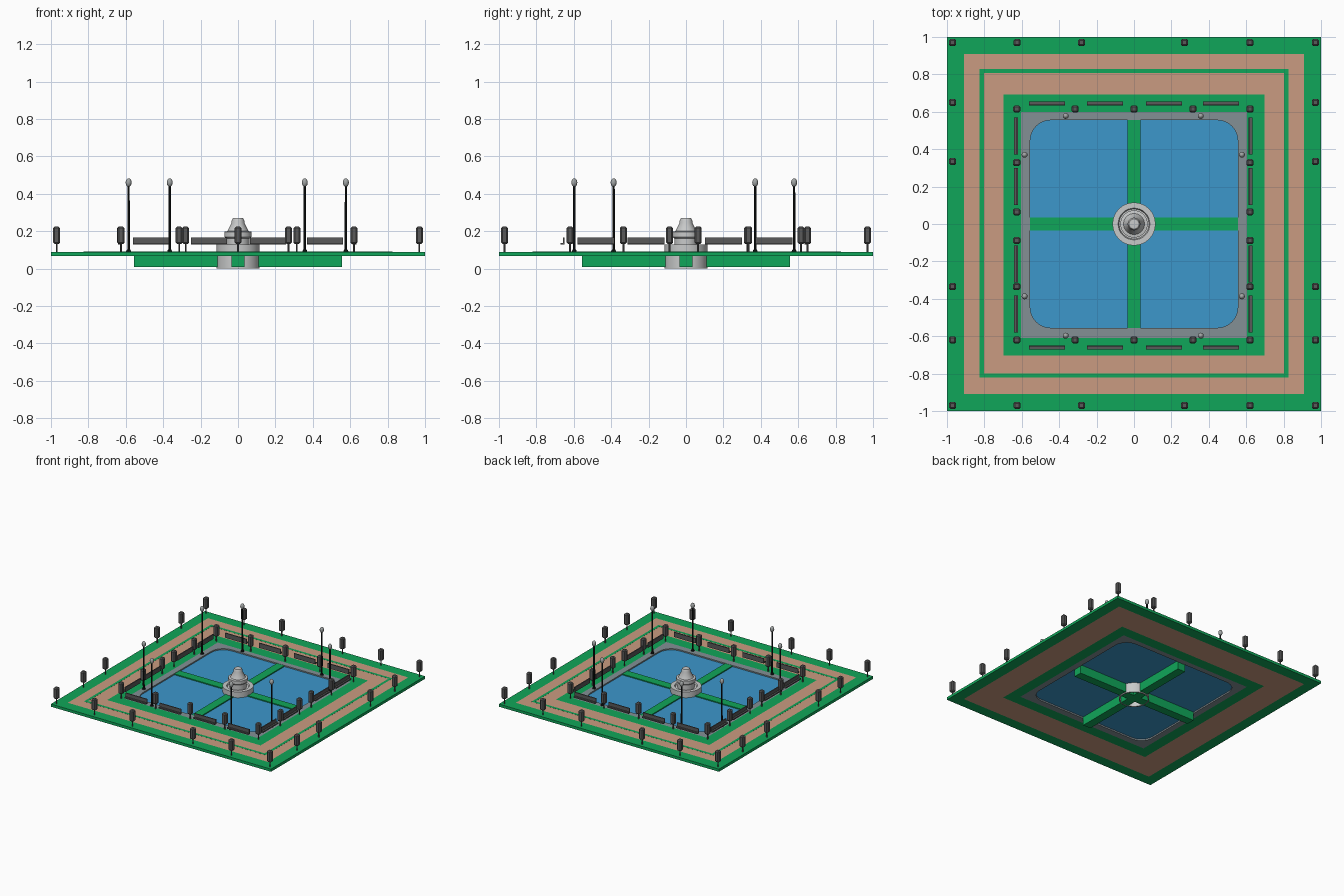
import bpy, bmesh, math
from mathutils import Matrix, Vector

if "Cube" in bpy.data.objects:
    bpy.data.objects.remove(bpy.data.objects["Cube"])


def mat(name, c):
    m = bpy.data.materials.new(name)
    m.diffuse_color = (*c, 1)
    m.use_nodes = True
    m.node_tree.nodes["Principled BSDF"].inputs["Base Color"].default_value = m.diffuse_color
    return m


GREEN = mat("grass green", (0.005, 0.38, 0.10))
TAN = mat("paving tan", (0.59, 0.33, 0.22))
KERB = mat("kerb grey", (0.23, 0.28, 0.30))
BLUE = mat("water blue", (0.045, 0.31, 0.60))
STONE = mat("fountain stone", (0.58, 0.59, 0.59))
DARK = mat("dark grey", (0.10, 0.10, 0.10))
BLACK = mat("pole black", (0.007, 0.009, 0.009))
GLOBE = mat("globe grey", (0.36, 0.38, 0.38))

Z0, Z1 = 0.068, 0.09


def finish(name, bm, m, smooth=False):
    bmesh.ops.remove_doubles(bm, verts=bm.verts, dist=1e-5)
    bmesh.ops.recalc_face_normals(bm, faces=bm.faces)
    me = bpy.data.meshes.new(name)
    bm.to_mesh(me)
    bm.free()
    ms = m if isinstance(m, list) else [m]
    for k in ms:
        me.materials.append(k)
    ob = bpy.data.objects.new(name, me)
    bpy.context.collection.objects.link(ob)
    if smooth:
        bpy.context.view_layer.objects.active = ob
        for o in bpy.context.selected_objects:
            o.select_set(False)
        ob.select_set(True)
        bpy.ops.object.shade_smooth_by_angle(angle=math.radians(35))
    return ob


def box(bm, x0, x1, y0, y1, z0, z1, mi=0):
    M = Matrix.Translation(((x0 + x1) / 2, (y0 + y1) / 2, (z0 + z1) / 2)) @ \
        Matrix.Diagonal((x1 - x0, y1 - y0, z1 - z0, 1))
    vs = bmesh.ops.create_cube(bm, size=1, matrix=M)["verts"]
    for f in {f for v in vs for f in v.link_faces}:
        f.material_index = mi
    return vs


def cyl(bm, x, y, z0, z1, r0, r1, n=8, mi=0):
    vs = bmesh.ops.create_cone(bm, cap_ends=True, segments=n, radius1=r0, radius2=r1, depth=z1 - z0,
                               matrix=Matrix.Translation((x, y, (z0 + z1) / 2)))["verts"]
    for f in {f for v in vs for f in v.link_faces}:
        f.material_index = mi


def outline(h, cy, r, n=8):
    # rounded square of half size h, centred on (0, cy)
    pts = []
    for k, (sx, sy) in enumerate(((1, 1), (-1, 1), (-1, -1), (1, -1))):
        for i in range(n + 1):
            a = math.pi / 2 * (k + i / n)
            pts.append((sx * (h - r) + r * math.cos(a), cy + sy * (h - r) + r * math.sin(a)))
    return pts


def band(name, outer, inner, z0, z1, m):
    # square ring; outer and inner are (half size, centre y, corner radius)
    bm = bmesh.new()
    po, pi = outline(*outer), outline(*inner)
    L = [[bm.verts.new((x, y, z)) for x, y in p] for p, z in ((po, z0), (po, z1), (pi, z1), (pi, z0))]
    n = len(po)
    for a in range(4):
        A, B = L[a], L[(a + 1) % 4]
        for i in range(n):
            j = (i + 1) % n
            bm.faces.new((A[i], A[j], B[j], B[i]))
    return finish(name, bm, m)


# ground bands
band("outer_lawn", (1, 0, 0), (0.91, 0, 0), Z0, Z1, GREEN)
band("walkway", (0.91, 0, 0), (0.697, -0.005, 0), Z0, Z1, TAN)
band("walkway_grass_strip", (0.825, 0.003, 0), (0.803, 0.003, 0), Z1 - 0.002, Z1 + 0.0006, GREEN)
band("inner_lawn", (0.697, -0.005, 0), (0.605, -0.005, 0), Z0, Z1, GREEN)
band("pool_kerb", (0.605, -0.005, 0), (0.555, 0, 0.11), Z0, Z1, KERB)

# water sheet
bm = bmesh.new()
bm.faces.new([bm.verts.new((x, y, 0.08)) for x, y in outline(0.556, 0, 0.11)])
finish("water", bm, BLUE)

# cross walls through the pool
bm = bmesh.new()
box(bm, -0.555, 0.555, -0.034, 0.036, 0.008, 0.088)
box(bm, -0.036, 0.034, -0.555, 0.555, 0.008, 0.0885)
finish("pool_cross_walls", bm, GREEN)

# fountain, lathed and open underneath
prof = [(0.105, 0.0), (0.115, 0.0), (0.115, 0.128), (0.085, 0.128), (0.08, 0.115), (0.062, 0.115),
        (0.062, 0.16), (0.073, 0.17), (0.073, 0.197), (0.056, 0.2), (0.034, 0.245),
        (0.034, 0.255), (0.027, 0.27), (0.0, 0.272)]
bm = bmesh.new()
vs = [bm.verts.new((r, 0, z)) for r, z in prof]
es = [bm.edges.new(p) for p in zip(vs, vs[1:])]
bmesh.ops.spin(bm, geom=vs + es, cent=(0, 0, 0), axis=(0, 0, 1), angle=2 * math.pi, steps=32)
finish("fountain", bm, STONE, True)

# small clipped trees on thin posts
spots = [(x, s * 0.97) for s in (1, -1) for x in (-0.97, -0.625, -0.28, 0.27, 0.62, 0.97)]
spots += [(s * 0.97, y) for s in (1, -1) for y in (0.65, 0.335, -0.335, -0.62)]
spots += [(x, y) for x in (-0.627, 0.62) for y in (0.615, 0.328, 0.065, -0.088, -0.335, -0.62)]
spots += [(x, y) for y in (0.615, -0.62) for x in (-0.315, 0, 0.315)]
bm = bmesh.new()
for x, y in spots:
    cyl(bm, x, y, Z1, 0.14, 0.005, 0.005, 6)
    w = 0.019
    v = box(bm, x - w, x + w, y - w, y + w, 0.132, 0.224)
    e = list({e for q in v for e in q.link_edges})
    bmesh.ops.bevel(bm, geom=e, offset=0.008, segments=1, affect='EDGES')
finish("clipped_trees", bm, DARK)

# benches: seat and back, long side along x or y
bm = bmesh.new()
for y, s in ((0.645, 1), (-0.66, -1)):
    for x in (-0.465, -0.155, 0.16, 0.465):
        a, b = x - 0.097, x + 0.097
        o, i = y + s * 0.011, y - s * 0.011
        box(bm, a, b, min(o, i), max(o, i), 0.128, 0.138)
        m = y - s * 0.003
        box(bm, a, b, min(i, m), max(i, m), 0.138, 0.167)
for x, s in ((0.622, 1), (-0.63, -1)):
    for y in (0.47, 0.2, -0.215, -0.48):
        a, b = y - 0.099, y + 0.099
        o, i = x + s * 0.011, x - s * 0.011
        box(bm, min(o, i), max(o, i), a, b, 0.128, 0.138)
        m = x - s * 0.003
        box(bm, min(i, m), max(i, m), a, b, 0.138, 0.167)
finish("benches", bm, DARK)

# street lamps around the pool
bm = bmesh.new()
lamps = [(x, y) for x in (-0.365, 0.357) for y in (0.578, -0.597)]
lamps += [(x, y) for x in (-0.585, 0.577) for y in (0.37, -0.387)]
for x, y in lamps:
    cyl(bm, x, y, Z1, 0.102, 0.014, 0.009, 8)
    cyl(bm, x, y, 0.1, 0.445, 0.007, 0.006, 8)
    M = Matrix.Translation((x, y, 0.46)) @ Matrix.Diagonal((0.016, 0.016, 0.023, 1))
    vs = bmesh.ops.create_uvsphere(bm, u_segments=12, v_segments=8, radius=1, matrix=M)["verts"]
    for f in {f for v in vs for f in v.link_faces}:
        f.material_index = 1
finish("street_lamps", bm, [BLACK, GLOBE], True)
